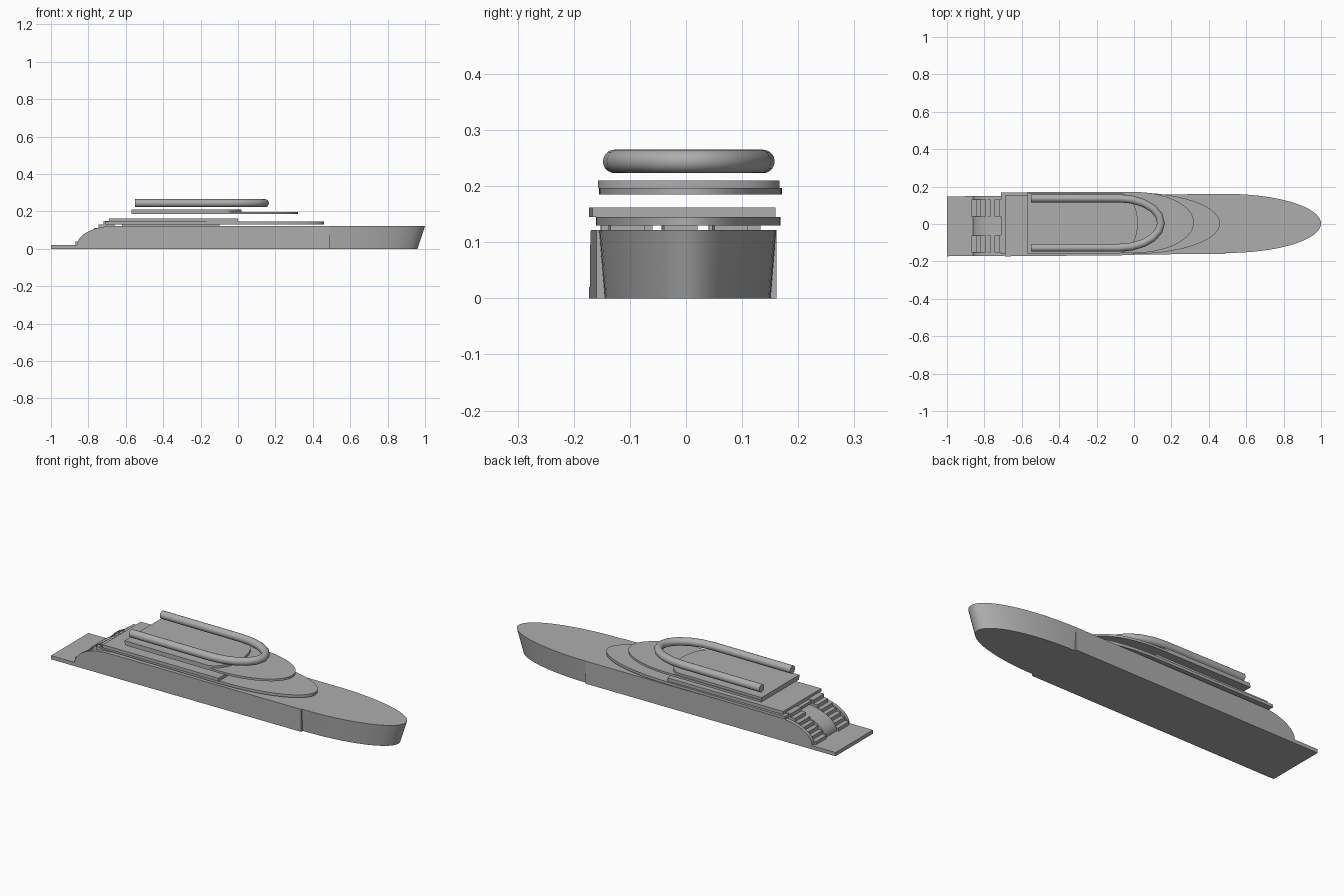
import bpy, bmesh, math
from mathutils import Vector

if "Cube" in bpy.data.objects:
    bpy.data.objects.remove(bpy.data.objects["Cube"])

grey = bpy.data.materials.new("mid_grey")
grey.use_nodes = True
COLOUR = (0.42, 0.42, 0.42, 1)
grey.diffuse_color = COLOUR
grey.node_tree.nodes["Principled BSDF"].inputs["Base Color"].default_value = COLOUR


def finish(name, bm, smooth=True):
    bmesh.ops.recalc_face_normals(bm, faces=bm.faces)
    mesh = bpy.data.meshes.new(name)
    bm.to_mesh(mesh)
    bm.free()
    mesh.materials.append(grey)
    obj = bpy.data.objects.new(name, mesh)
    bpy.context.collection.objects.link(obj)
    if smooth:
        bpy.ops.object.select_all(action='DESELECT')
        bpy.context.view_layer.objects.active = obj
        obj.select_set(True)
        bpy.ops.object.shade_smooth_by_angle(angle=math.radians(30))
    return obj


def loft(name, lower, upper):
    """Closed solid between two matching outlines."""
    bm = bmesh.new()
    a = [bm.verts.new(p) for p in lower]
    b = [bm.verts.new(p) for p in upper]
    bm.faces.new(a)
    bm.faces.new(b)
    for i in range(len(a)):
        j = (i + 1) % len(a)
        bm.faces.new((a[i], a[j], b[j], b[i]))
    return finish(name, bm)


def keel_y(x):
    """The hull sits at a very slight yaw."""
    return -0.0035 + 0.009 * x


def hull_block(name, x0, x1, y0, y1, z0, z1):
    plan = [(x0, y0), (x1, y0), (x1, y1), (x0, y1)]
    return loft(name, *[[(x, y + keel_y(x), z) for x, y in plan] for z in (z0, z1)])


def round_nose(back, start, tip, half, centre, z, steps=40):
    """Outline with straight sides and a half-ellipse nose."""
    pts = [(back, centre - half, z)] if back < start else []
    for i in range(steps + 1):
        t = math.pi * (i / steps - 0.5)
        pts.append((start + (tip - start) * math.cos(t), centre + half * math.sin(t), z))
    if back < start:
        pts.append((back, centre + half, z))
    return pts


# Hull, swim platform and tapered bow
HW, DECK = 0.16, 0.122
hull_block("main_hull", -0.66, 0.49, -HW, HW, 0, DECK)
hull_block("swim_platform", -1, -0.66, -HW, HW, 0, 0.02)
loft("bow", round_nose(0.49, 0.49, 0.96, 0.148, 0.003, 0),
     round_nose(0.49, 0.49, 1.0, 0.158, 0.003, DECK))

# Curved stern walls on both sides of the stair flights
curve = [(-0.66, 0.02)]
for i in range(17):
    t = math.pi / 2 * i / 16
    curve.append((-0.66 - 0.2 * math.cos(t), 0.02 + (DECK - 0.02) * math.sin(t)))
for name, y0, y1 in (("right_stern_wall", -HW, -0.142),
                     ("centre_stern_wall", -0.05, 0.05),
                     ("left_stern_wall", 0.142, HW)):
    loft(name, *[[(x, y + keel_y(x), z) for x, z in curve] for y in (y0, y1)])

# Stair flights
for side, y0, y1 in (("right", -0.142, -0.05), ("left", 0.05, 0.142)):
    for i in range(7):
        hull_block(f"{side}_stair_{i + 1}", -0.87 + 0.025 * i, -0.66, y0, y1,
                   0.02, 0.038 + 0.0185 * i)

# Low supports between hull and deck
for i, y in enumerate((-0.1, -0.005, 0.085)):
    hull_block(f"deck_support_{i + 1}", -0.62, -0.1, y - 0.03, y + 0.03, DECK, 0.132)


# Stacked decks: long rounded plates, each with a shorter slab above
def deck(name, back, start, tip, half, centre, z0, z1):
    loft(name, *[round_nose(back, start, tip, half, centre, z) for z in (z0, z1)])


deck("lower_deck", -0.71, 0.0, 0.46, 0.164, 0.004, 0.130, 0.145)
hull_block("lower_deck_slab", -0.69, 0.0, -0.163, 0.163, 0.145, 0.162)
deck("upper_deck", -0.57, 0.0, 0.32, 0.163, 0.008, 0.185, 0.197)
deck("upper_deck_slab", -0.57, -0.08, 0.02, 0.162, 0.005, 0.197, 0.21)


# Open U-shaped tube rail swept along a faceted path
def tube(name, path, radius, sides=20):
    bm = bmesh.new()
    rings = []
    for i, p in enumerate(path):
        a = (p - path[max(i - 1, 0)]).normalized()
        b = (path[min(i + 1, len(path) - 1)] - p).normalized()
        along = (a + b).normalized()
        out = along.cross(Vector((0, 0, 1)))
        ring = []
        for k in range(sides):
            t = 2 * math.pi * k / sides
            ring.append(bm.verts.new(p + out * radius * math.cos(t)
                                     + Vector((0, 0, radius * math.sin(t)))))
        rings.append(ring)
    for r, s in zip(rings, rings[1:]):
        for k in range(sides):
            n = (k + 1) % sides
            bm.faces.new((r[k], r[n], s[n], s[k]))
    bm.faces.new(rings[0])
    bm.faces.new(rings[-1])
    return finish(name, bm)


rail = [Vector(p) for p in round_nose(-0.55, -0.08, 0.144, 0.132, 0.005, 0.244, 10)]
tube("roof_rail", rail, 0.021)
